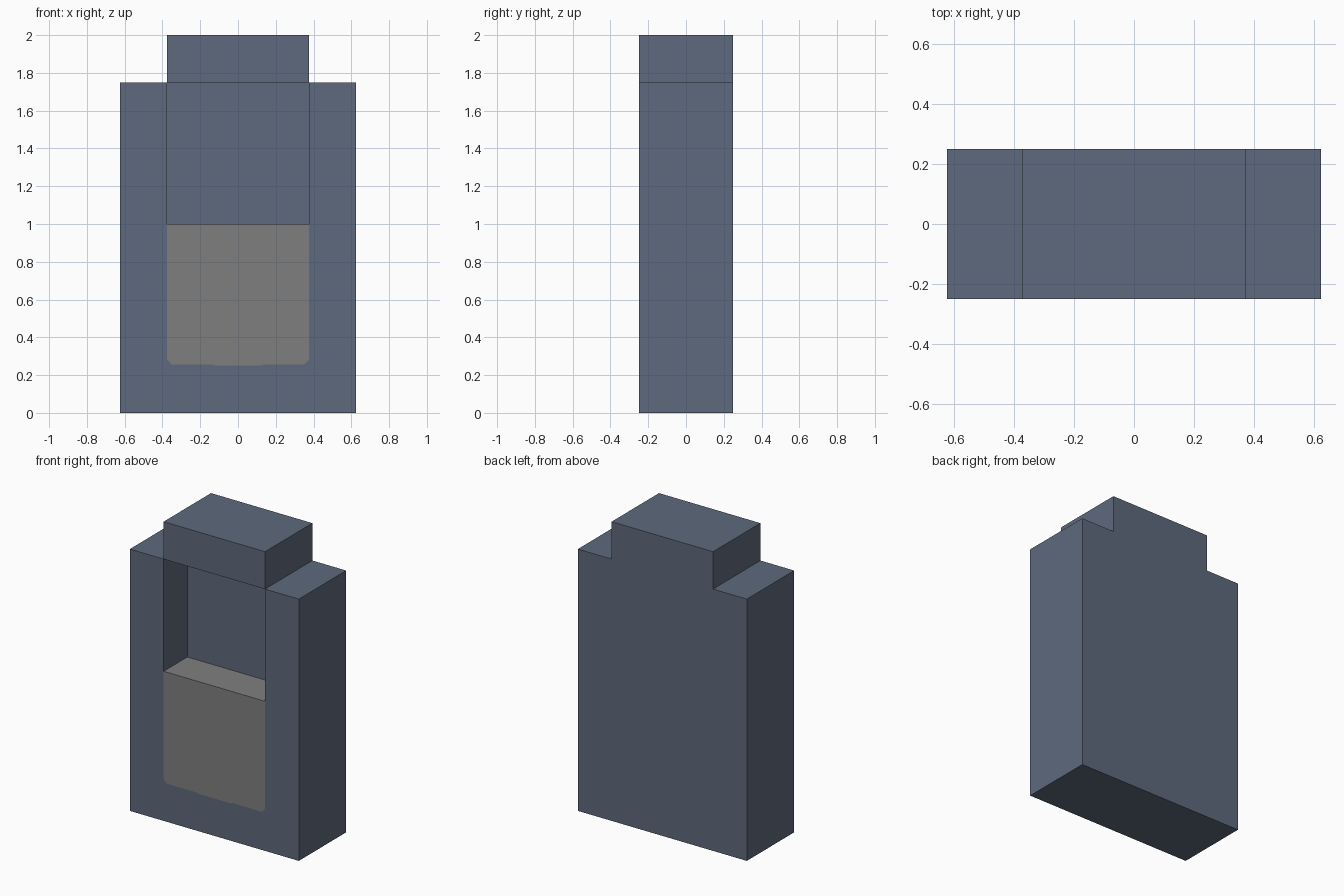
import bpy
import bmesh

if "Cube" in bpy.data.objects:
    bpy.data.objects.remove(bpy.data.objects["Cube"], do_unlink=True)


def material(name, rgb):
    mat = bpy.data.materials.new(name)
    mat.use_nodes = True
    mat.diffuse_color = (*rgb, 1)
    mat.node_tree.nodes["Principled BSDF"].inputs["Base Color"].default_value = (*rgb, 1)
    return mat


def extrude_profile(name, half, y0, y1, mat):
    """Mirror a half profile of (x, z) points, listed bottom to top, and extrude it along y."""
    outline = half + [(-x, z) for x, z in reversed(half)]
    bm = bmesh.new()
    face = bm.faces.new([bm.verts.new((x, y0, z)) for x, z in outline])
    ext = bmesh.ops.extrude_face_region(bm, geom=[face])
    verts = [g for g in ext["geom"] if isinstance(g, bmesh.types.BMVert)]
    bmesh.ops.translate(bm, verts=verts, vec=(0, y1 - y0, 0))
    bmesh.ops.recalc_face_normals(bm, faces=bm.faces)
    mesh = bpy.data.meshes.new(name)
    bm.to_mesh(mesh)
    bm.free()
    mesh.materials.append(mat)
    obj = bpy.data.objects.new(name, mesh)
    bpy.context.collection.objects.link(obj)
    return obj


slate = material("slate blue", (0.112, 0.144, 0.205))
grey = material("mid grey", (0.212, 0.212, 0.212))

# Body with a narrower raised cap
W, C, D = 0.625, 0.375, 0.25
body = extrude_profile("body", [(W, 0), (W, 1.75), (C, 1.75), (C, 2.0)], -D, D, slate)

# Recess in the front half of the body, with softened lower corners
lower = [(0.13, 0.25), (0.13, 0.255), (0.35, 0.255), (C, 0.28)]
cutter = extrude_profile("recess_cutter", lower + [(C, 1.75)], -0.5, 0, slate)
cutter.hide_render = True
cut = body.modifiers.new("recess", "BOOLEAN")
cut.operation = "DIFFERENCE"
cut.solver = "EXACT"
cut.object = cutter
bpy.context.view_layer.objects.active = body
bpy.ops.object.modifier_apply(modifier=cut.name)
bpy.data.objects.remove(cutter, do_unlink=True)

# Block filling the lower part of the recess, flush with the front
extrude_profile("front_block", lower + [(C, 1.0)], -D, 0, grey)
